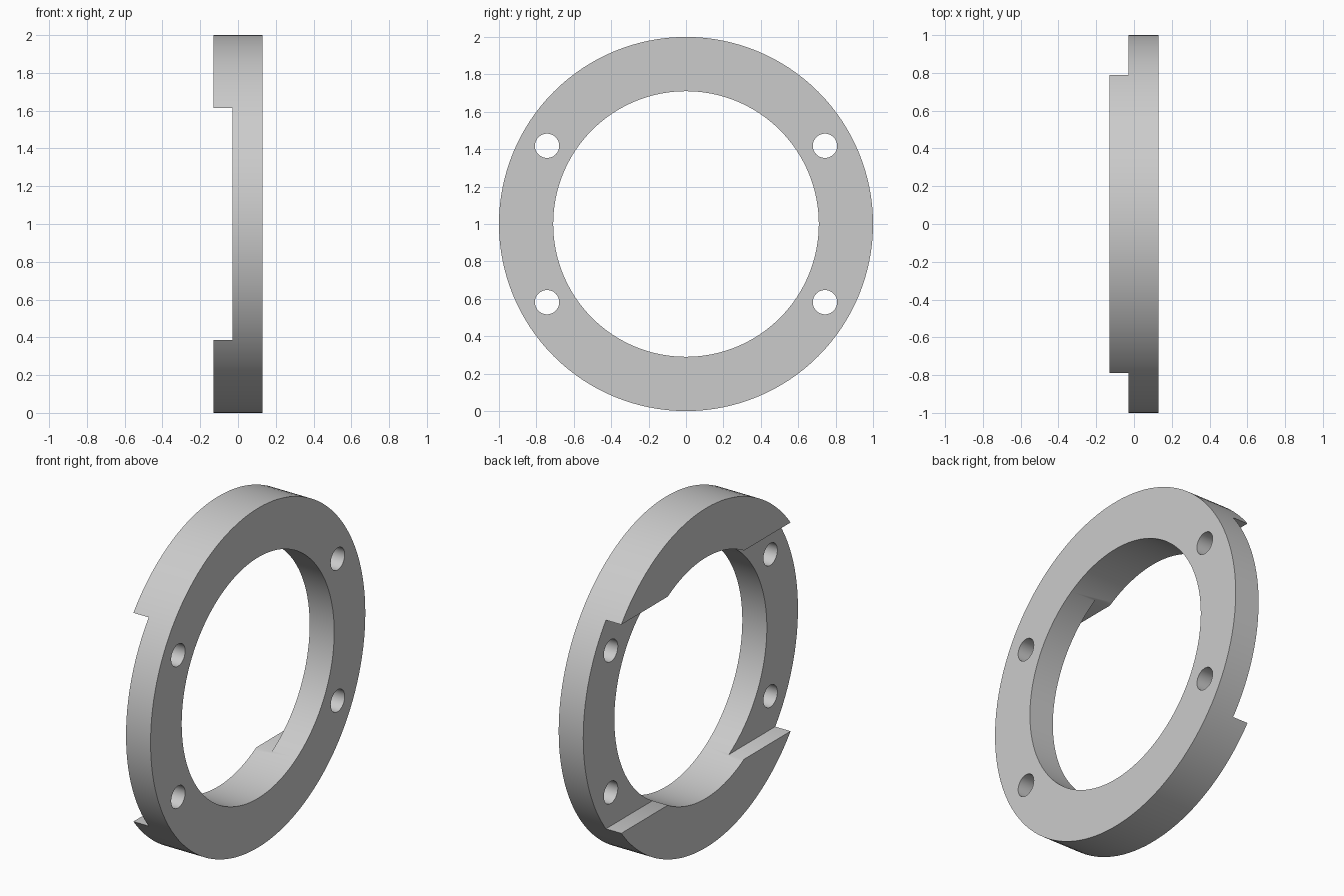
import bpy
import math

SEGMENTS = 128
CENTRE_Z = 1.0

default = bpy.data.objects.get("Cube")
if default:
    bpy.data.objects.remove(default, do_unlink=True)

grey = bpy.data.materials.new("plain grey")
grey.use_nodes = True
colour = (0.6, 0.6, 0.6, 1)
grey.diffuse_color = colour
grey.node_tree.nodes["Principled BSDF"].inputs["Base Color"].default_value = colour


def disc(name, radius, x0, x1, y=0.0, z=0.0, sides=SEGMENTS):
    """Cylinder lying along x, placed relative to the ring centre."""
    bpy.ops.mesh.primitive_cylinder_add(
        vertices=sides, radius=radius, depth=x1 - x0,
        location=((x0 + x1) / 2, y, CENTRE_Z + z),
        rotation=(0, math.pi / 2, 0))
    obj = bpy.context.object
    obj.name = name
    return obj


def cut(target, cutter):
    """Subtract the cutter from the target, then discard it."""
    cutter.hide_render = True
    mod = target.modifiers.new("cut", "BOOLEAN")
    mod.operation = "DIFFERENCE"
    mod.solver = "EXACT"
    mod.object = cutter
    bpy.context.view_layer.objects.active = target
    bpy.ops.object.modifier_apply(modifier=mod.name)
    bpy.data.objects.remove(cutter, do_unlink=True)


# Ring body with its large bore
ring = disc("flange_ring", 1.0, -0.13, 0.13)
cut(ring, disc("bore_cutter", 0.71, -0.5, 0.5))

# Wide slot across the back, leaving a raised pad above and below
bpy.ops.mesh.primitive_cube_add(size=1, location=(-0.28, 0, CENTRE_Z))
slot = bpy.context.object
slot.name = "slot_cutter"
slot.scale = (0.5, 3, 1.23)
cut(ring, slot)

# Four bolt holes
for side in (-1, 1):
    for level in (-1, 1):
        cut(ring, disc("bolt_hole_cutter", 0.065, -0.5, 0.5,
                       side * 0.743, level * 0.418, 48))

ring.data.materials.clear()
ring.data.materials.append(grey)
for face in ring.data.polygons:
    face.material_index = 0

# Smooth round walls, crisp rims
bpy.ops.object.select_all(action="DESELECT")
ring.select_set(True)
bpy.context.view_layer.objects.active = ring
bpy.ops.object.shade_smooth_by_angle(angle=math.radians(30))
